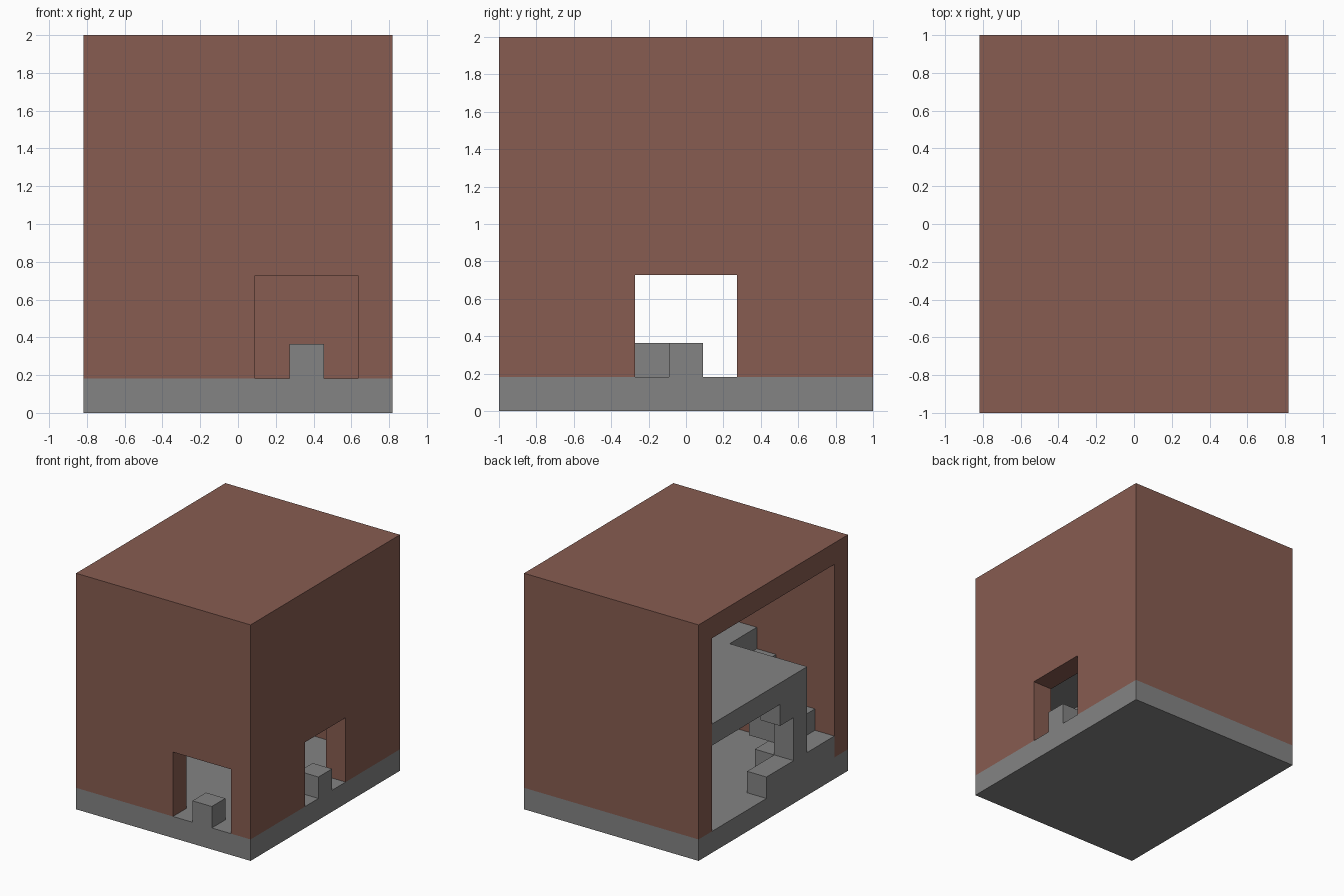
import bpy
import bmesh
from mathutils import Vector

cube = bpy.data.objects.get("Cube")
if cube:
    bpy.data.objects.remove(cube, do_unlink=True)

# The building is laid out on a block grid: 9 wide, 11 deep, 11 high
U = 2 / 11
WIDE, DEEP, HIGH = 9, 11, 11


def material(name, colour):
    m = bpy.data.materials.new(name)
    m.use_nodes = True
    m.diffuse_color = (*colour, 1)
    m.node_tree.nodes["Principled BSDF"].inputs["Base Color"].default_value = (*colour, 1)
    return m


BROWN = material("brown clay", (0.242, 0.107, 0.082))
GRAY = material("gray stone", (0.23, 0.23, 0.23))


def grid(x, y, z):
    """Block coordinates to model coordinates."""
    return Vector(((x - WIDE / 2) * U, (y - DEEP / 2) * U, z * U))


def prism(name, profile, axis, start, end, mat):
    """Extrude a flat block profile along one axis."""
    def place(a, b, c):
        coords = [a, b]
        coords.insert(axis, c)
        return grid(*coords)

    bm = bmesh.new()
    face = bm.faces.new([bm.verts.new(place(a, b, start)) for a, b in profile])
    extruded = bmesh.ops.extrude_face_region(bm, geom=[face])["geom"]
    shift = place(0, 0, end) - place(0, 0, start)
    bmesh.ops.translate(bm, vec=shift,
                        verts=[v for v in extruded if isinstance(v, bmesh.types.BMVert)])
    bmesh.ops.recalc_face_normals(bm, faces=bm.faces)
    mesh = bpy.data.meshes.new(name)
    bm.to_mesh(mesh)
    bm.free()
    mesh.materials.append(mat)
    ob = bpy.data.objects.new(name, mesh)
    bpy.context.collection.objects.link(ob)
    return ob


def box(name, x, y, z, mat):
    rect = [(x[0], y[0]), (x[1], y[0]), (x[1], y[1]), (x[0], y[1])]
    return prism(name, rect, 2, z[0], z[1], mat)


def cut(target, x, y, z):
    """Carve a box out of the target and discard the cutter."""
    cutter = box("cutter", x, y, z, BROWN)
    cutter.hide_render = True
    mod = target.modifiers.new("cut", "BOOLEAN")
    mod.operation = "DIFFERENCE"
    mod.solver = "EXACT"
    mod.object = cutter
    bpy.context.view_layer.objects.active = target
    bpy.ops.object.modifier_apply(modifier=mod.name)
    bpy.data.objects.remove(cutter, do_unlink=True)


# Ground slab
box("ground_slab", (0, WIDE), (0, DEEP), (0, 1), GRAY)

# Walls and roof, open on one side, with two doorways
shell = box("walls_and_roof", (0, WIDE), (0, DEEP), (1, HIGH), BROWN)
cut(shell, (-1, 8), (1, 10), (0, 10))
cut(shell, (5, 8), (-1, 2), (0, 4))
cut(shell, (7, 10), (4, 7), (0, 4))

# Doorway blocks
box("front_door_block", (6, 7), (0, 1), (1, 2), GRAY)
box("side_door_block", (8, 9), (5, 6), (1, 2), GRAY)

# Upper floor with a stairwell notch
prism("upper_floor", [(0, 3), (4, 3), (4, 1), (8, 1), (8, 10), (0, 10)], 2, 5, 6, GRAY)

# Staircase, two blocks thick
prism("staircase", [(0, 1), (2, 1), (2, 2), (3, 2), (3, 3), (4, 3), (4, 4), (5, 4), (5, 5),
                    (3, 5), (3, 4), (2, 4), (2, 3), (1, 3), (1, 2), (0, 2)], 1, 1, 3, GRAY)

# Bracketed column carrying the upper floor
prism("column", [(3, 1), (6, 1), (6, 2), (4, 2), (4, 4), (5, 4), (5, 5), (3, 5)],
      0, 0, 1, GRAY)
for label, z in (("foot", 1), ("bracket", 4)):
    box("column_" + label, (1, 2), (3, 4), (z, z + 1), GRAY)
